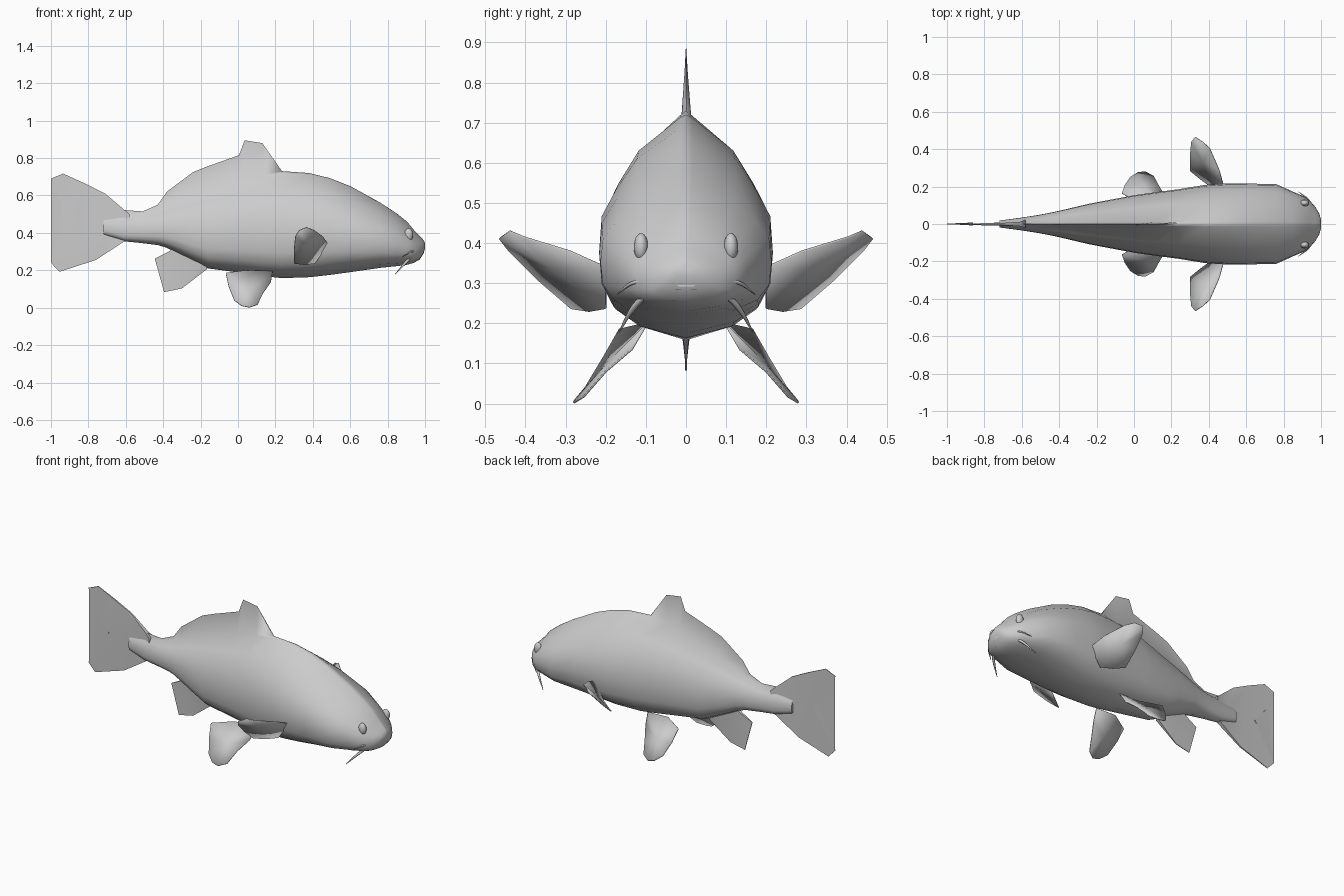
import bpy, bmesh
from mathutils import Vector


def finish(name, bm, angle=0.9):
    bmesh.ops.recalc_face_normals(bm, faces=bm.faces)
    me = bpy.data.meshes.new(name)
    bm.to_mesh(me)
    bm.free()
    ob = bpy.data.objects.new(name, me)
    bpy.context.collection.objects.link(ob)
    bpy.ops.object.select_all(action='DESELECT')
    ob.select_set(True)
    bpy.context.view_layer.objects.active = ob
    bpy.ops.object.shade_smooth_by_angle(angle=angle)
    return ob


# Body: x, back height, belly height, half width, ridge height (dorsal fin)
stations = [
    (-0.72, 0.48, 0.39, 0.018, 0.50), (-0.61, 0.495, 0.355, 0.032, 0.522),
    (-0.51, 0.505, 0.345, 0.047, 0.515), (-0.43, 0.525, 0.335, 0.062, 0.55),
    (-0.38, 0.545, 0.32, 0.073, 0.62), (-0.24, 0.60, 0.25, 0.105, 0.725),
    (-0.16, 0.63, 0.21, 0.12, 0.757), (0.005, 0.685, 0.188, 0.15, 0.815),
    (0.035, 0.69, 0.184, 0.154, 0.895), (0.13, 0.71, 0.17, 0.167, 0.88),
    (0.235, 0.72, 0.158, 0.18, 0.73), (0.38, 0.713, 0.163, 0.203, 0.72),
    (0.49, 0.687, 0.175, 0.21, 0.693), (0.60, 0.645, 0.19, 0.21, 0.65),
    (0.76, 0.56, 0.213, 0.207, 0.562), (0.85, 0.502, 0.222, 0.168, 0.503),
    (0.905, 0.457, 0.23, 0.145, 0.459), (0.94, 0.415, 0.24, 0.122, 0.416),
    (0.97, 0.384, 0.256, 0.088, 0.385), (0.99, 0.363, 0.285, 0.055, 0.364),
    (1.0, 0.345, 0.315, 0.025, 0.346),
]
# Half section: fraction of width, fraction of height
section = [(0.07, 1.0), (0.58, 0.85), (0.83, 0.7), (1.0, 0.57), (1.03, 0.4),
           (1.0, 0.24), (0.86, 0.13), (0.57, 0.055)]
bm = bmesh.new()
rings = []
for x, top, bot, w, ridge in stations:
    half = [(w * a, bot + (top - bot) * b) for a, b in section]
    loop = [(0, ridge)] + half + [(0, bot)] + [(-y, z) for y, z in reversed(half)]
    rings.append([bm.verts.new((x, y, z)) for y, z in loop])
n = len(rings[0])
for a, b in zip(rings, rings[1:]):
    for i in range(n):
        bm.faces.new((a[i], a[(i + 1) % n], b[(i + 1) % n], b[i]))
bm.faces.new(rings[0])
bm.faces.new(rings[-1])
finish("fish_body", bm, 1.2)


# Centre fins: x, z, half thickness
def centre_fin(name, pts):
    bm = bmesh.new()
    left = [bm.verts.new((x, t, z)) for x, z, t in pts]
    right = [bm.verts.new((x, -t, z)) for x, z, t in pts]
    k = len(pts)
    sides = [bm.faces.new(left), bm.faces.new(right)]
    for i in range(k):
        j = (i + 1) % k
        bm.faces.new((left[i], left[j], right[j], right[i]))
    bmesh.ops.triangulate(bm, faces=sides)
    finish(name, bm)


centre_fin("tail_fin", [
    (-0.58, 0.50, 0.022), (-0.61, 0.525, 0.012), (-0.71, 0.61, 0.005),
    (-0.82, 0.665, 0.004), (-0.935, 0.717, 0.002), (-1.0, 0.69, 0.002),
    (-0.965, 0.585, 0.002), (-0.86, 0.458, 0.008), (-0.955, 0.36, 0.002),
    (-1.0, 0.24, 0.002), (-0.955, 0.192, 0.002), (-0.76, 0.255, 0.004),
    (-0.61, 0.353, 0.012), (-0.58, 0.38, 0.022)])
centre_fin("anal_fin", [
    (-0.33, 0.33, 0.012), (-0.37, 0.30, 0.008), (-0.445, 0.262, 0.002),
    (-0.395, 0.083, 0.002), (-0.30, 0.103, 0.002), (-0.165, 0.207, 0.01),
    (-0.18, 0.26, 0.02)])


# Paired fins: thin sheets mirrored across the body
def paired_fin(name, pts):
    bm = bmesh.new()
    rim = [bm.verts.new(p) for p in pts]
    hub = bm.verts.new(sum((Vector(p) for p in pts), Vector()) / len(pts))
    for i in range(len(rim)):
        bm.faces.new((rim[i], rim[(i + 1) % len(rim)], hub))
    ob = finish(name, bm)
    s = ob.modifiers.new("thickness", 'SOLIDIFY')
    s.thickness = 0.005
    s.offset = 0
    ob.modifiers.new("mirror", 'MIRROR').use_axis = (False, True, False)


paired_fin("pectoral_fins", [
    (0.48, 0.20, 0.34), (0.455, 0.29, 0.38), (0.405, 0.405, 0.415),
    (0.365, 0.44, 0.43), (0.326, 0.465, 0.412), (0.307, 0.44, 0.38),
    (0.30, 0.37, 0.31), (0.30, 0.285, 0.237), (0.355, 0.24, 0.23),
    (0.41, 0.20, 0.237)])
paired_fin("pelvic_fins", [
    (0.185, 0.10, 0.195), (0.175, 0.135, 0.135), (0.135, 0.20, 0.08),
    (0.105, 0.255, 0.017), (0.06, 0.28, 0.002), (0.02, 0.275, 0.01),
    (-0.02, 0.25, 0.04), (-0.05, 0.205, 0.115), (-0.065, 0.165, 0.185),
    (0.05, 0.10, 0.20)])


# Lips and barbels: tapered tubes
def tube(name, pts, radius):
    cu = bpy.data.curves.new(name, 'CURVE')
    cu.dimensions = '3D'
    cu.bevel_depth = radius
    cu.bevel_resolution = 1
    cu.resolution_u = 4
    cu.use_fill_caps = True
    sp = cu.splines.new('BEZIER')
    sp.bezier_points.add(len(pts) - 1)
    for bp, (x, y, z, r) in zip(sp.bezier_points, pts):
        bp.co = (x, y, z)
        bp.radius = r
        bp.handle_left_type = bp.handle_right_type = 'AUTO'
    bpy.context.collection.objects.link(bpy.data.objects.new(name, cu))


tube("upper_lip", [(0.925, -0.095, 0.275, 0.4), (0.965, -0.06, 0.288, 1),
                   (0.982, 0, 0.294, 1), (0.965, 0.06, 0.288, 1),
                   (0.925, 0.095, 0.275, 0.4)], 0.012)
tube("lower_lip", [(0.915, -0.09, 0.262, 0.4), (0.95, -0.055, 0.266, 1),
                   (0.965, 0, 0.267, 1), (0.95, 0.055, 0.266, 1),
                   (0.915, 0.09, 0.262, 0.4)], 0.011)
for side, s in (("left", 1), ("right", -1)):
    tube("upper_barbel_" + side, [(0.955, s * 0.085, 0.30, 1), (0.935, s * 0.125, 0.303, 0.9),
                                  (0.88, s * 0.172, 0.272, 0.2)], 0.006)
    tube("lower_barbel_" + side, [(0.93, s * 0.095, 0.275, 1), (0.895, s * 0.13, 0.24, 0.9),
                                  (0.84, s * 0.167, 0.178, 0.2)], 0.008)
    # Eye
    bm = bmesh.new()
    bmesh.ops.create_uvsphere(bm, u_segments=12, v_segments=8, radius=1)
    bmesh.ops.scale(bm, vec=(0.024, 0.018, 0.035), verts=bm.verts)
    bmesh.ops.translate(bm, vec=(0.912, s * 0.112, 0.39), verts=bm.verts)
    finish("eye_" + side, bm)
